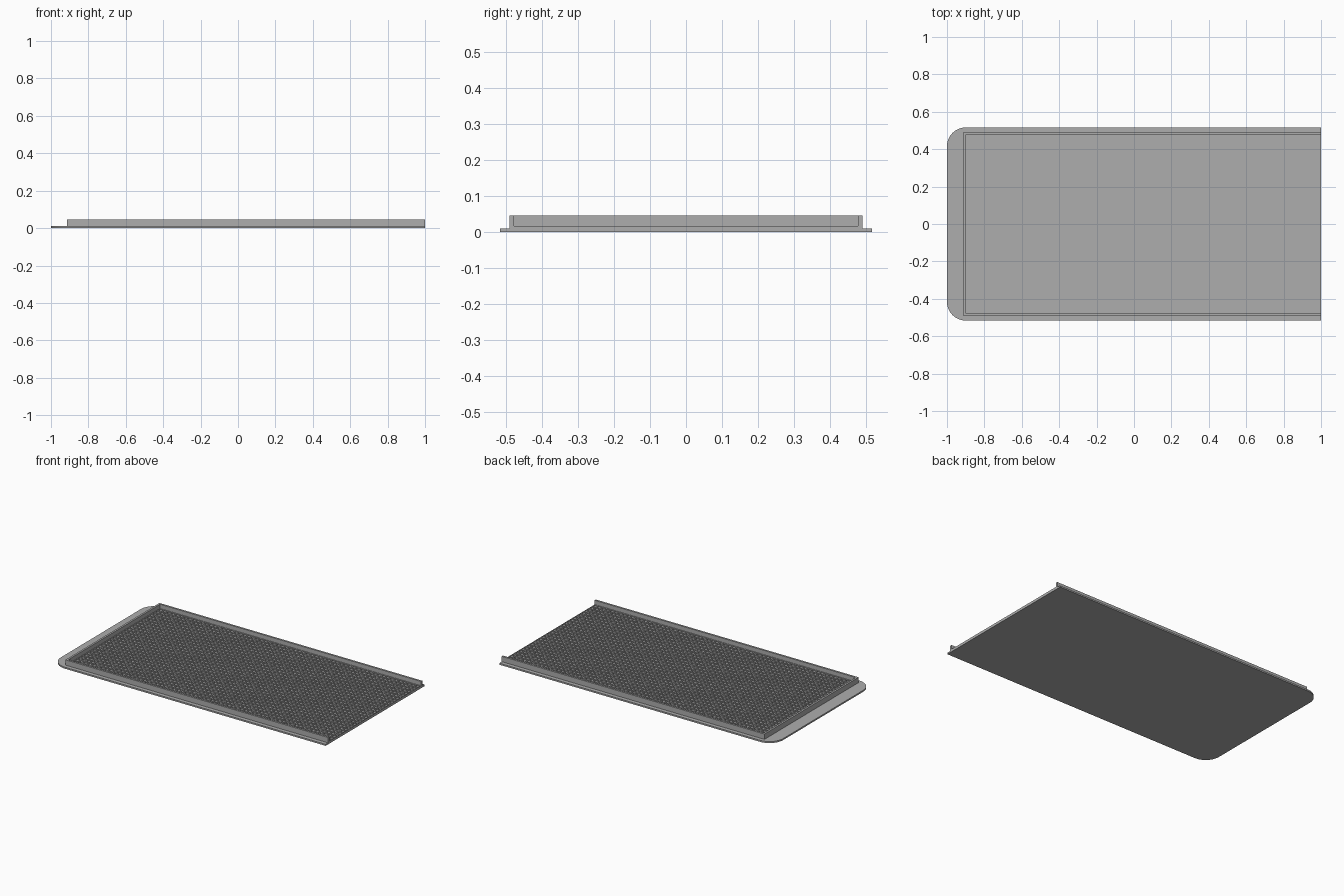
import bpy, bmesh, math

cube = bpy.data.objects.get("Cube")
if cube:
    bpy.data.objects.remove(cube, do_unlink=True)

# Single grey finish
grey = bpy.data.materials.new("matte_grey")
grey.use_nodes = True
colour = (0.42, 0.42, 0.42, 1)
grey.diffuse_color = colour
grey.node_tree.nodes["Principled BSDF"].inputs["Base Color"].default_value = colour


def finish(name, bm):
    bmesh.ops.recalc_face_normals(bm, faces=bm.faces)
    mesh = bpy.data.meshes.new(name)
    bm.to_mesh(mesh)
    bm.free()
    mesh.materials.append(grey)
    obj = bpy.data.objects.new(name, mesh)
    bpy.context.collection.objects.link(obj)
    return obj


def prism(name, outline, z0, z1):
    """Closed outline extruded straight up."""
    bm = bmesh.new()
    face = bm.faces.new([bm.verts.new((x, y, z0)) for x, y in outline])
    ext = bmesh.ops.extrude_face_region(bm, geom=[face], use_keep_orig=True)
    top = [g for g in ext["geom"] if isinstance(g, bmesh.types.BMVert)]
    bmesh.ops.translate(bm, verts=top, vec=(0, 0, z1 - z0))
    return finish(name, bm)


HALF_Y, RADIUS, STEPS = 0.516, 0.1, 12
OUT_X, IN_X, OUT_Y, IN_Y = -0.915, -0.902, 0.49, 0.477
PLATE_TOP, FLOOR_TOP, RIM_TOP = 0.01, 0.017, 0.045

# Base plate, rounded at one end and square at the other
arc = []
for i in range(STEPS + 1):
    a = math.pi / 2 * (1 + i / STEPS)
    arc.append((-1 + RADIUS + RADIUS * math.cos(a),
                HALF_Y - RADIUS + RADIUS * math.sin(a)))
plate = [(1, HALF_Y)] + arc + [(x, -y) for x, y in reversed(arc)] + [(1, -HALF_Y)]
prism("base_plate", plate, 0, PLATE_TOP)

# U-shaped rim wall, open at the square end
half = [(1, IN_Y), (1, OUT_Y), (OUT_X, OUT_Y)]
inner = [(IN_X, -IN_Y), (IN_X, IN_Y)]
rim = half + [(x, -y) for x, y in reversed(half)] + inner
prism("rim_wall", rim, PLATE_TOP, RIM_TOP)

# Floor slab with a regular field of square pockets
COLS, ROWS = 62, 32
bm = bmesh.new()
verts = [[bm.verts.new((IN_X + (1 - IN_X) * i / COLS,
                        -IN_Y + 2 * IN_Y * j / ROWS, FLOOR_TOP))
          for j in range(ROWS + 1)] for i in range(COLS + 1)]
cells = [bm.faces.new((verts[i][j], verts[i + 1][j],
                       verts[i + 1][j + 1], verts[i][j + 1]))
         for i in range(COLS) for j in range(ROWS)]
bm.normal_update()
border = [e for e in bm.edges if e.is_boundary]
skirt = bmesh.ops.extrude_edge_only(bm, edges=border)
for g in skirt["geom"]:
    if isinstance(g, bmesh.types.BMVert):
        g.co.z = PLATE_TOP
bmesh.ops.inset_individual(bm, faces=cells, thickness=0.005)
bmesh.ops.inset_individual(bm, faces=cells, thickness=0, depth=-0.006)
finish("pocketed_floor", bm)
